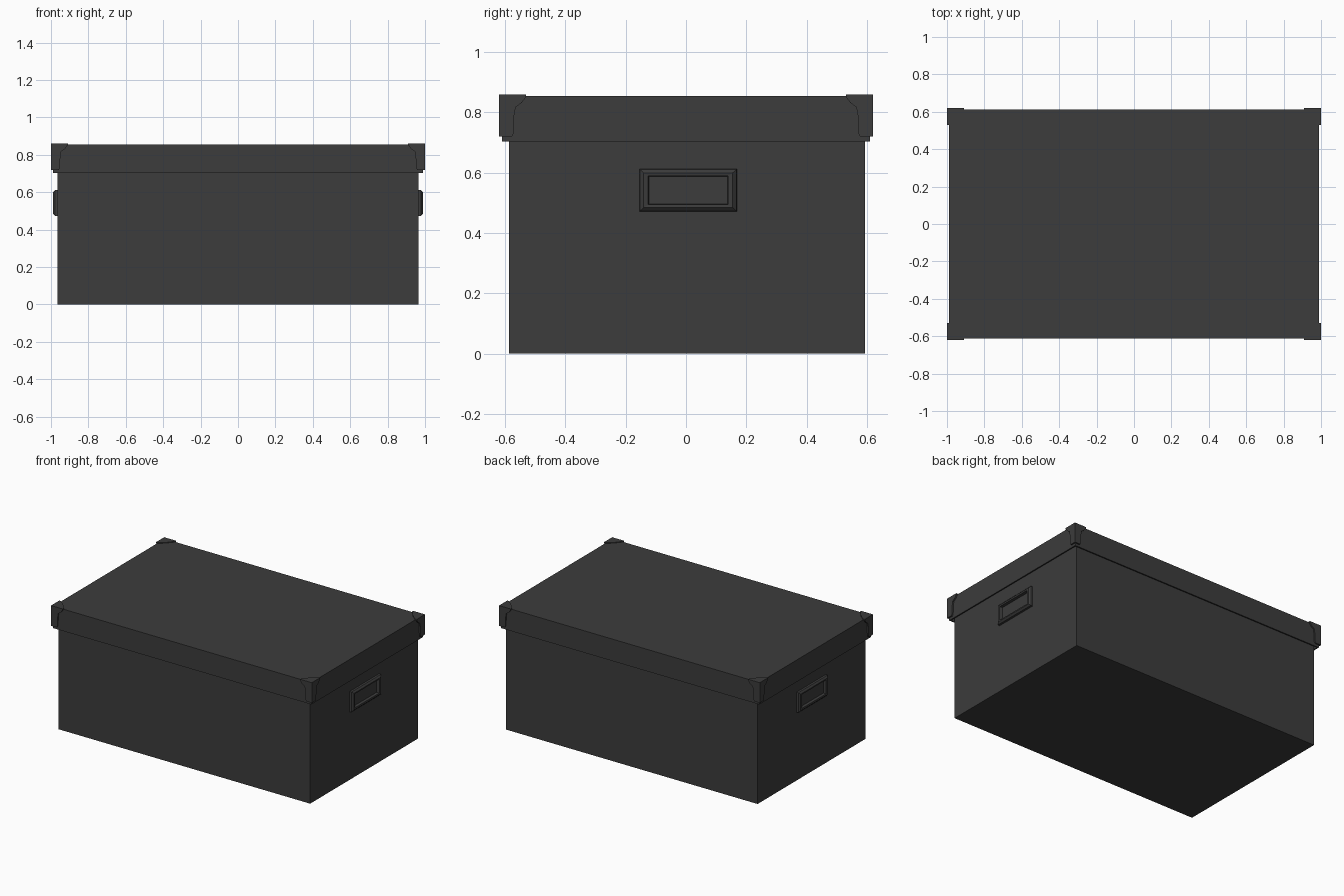
import bpy
import bmesh
from mathutils import Vector

cube = bpy.data.objects.get("Cube")
if cube:
    bpy.data.objects.remove(cube, do_unlink=True)

charcoal = bpy.data.materials.new("charcoal")
charcoal.use_nodes = True
colour = (0.045, 0.045, 0.045, 1)
charcoal.diffuse_color = colour
charcoal.node_tree.nodes["Principled BSDF"].inputs["Base Color"].default_value = colour


def finish(name, bm):
    """Turn a bmesh into a named, coloured object."""
    bmesh.ops.recalc_face_normals(bm, faces=bm.faces)
    mesh = bpy.data.meshes.new(name)
    bm.to_mesh(mesh)
    bm.free()
    mesh.materials.append(charcoal)
    obj = bpy.data.objects.new(name, mesh)
    bpy.context.collection.objects.link(obj)
    return obj


def add_box(bm, low, high):
    low, high = Vector(low), Vector(high)
    verts = bmesh.ops.create_cube(bm, size=1)["verts"]
    for v in verts:
        v.co = (low + high) / 2 + v.co * (high - low)
    return verts


def add_prism(bm, points, offset):
    """Extrude a flat outline along an offset."""
    face = bm.faces.new([bm.verts.new(p) for p in points])
    new = bmesh.ops.extrude_face_region(bm, geom=[face], use_keep_orig=True)["geom"]
    bmesh.ops.translate(bm, vec=offset,
                        verts=[g for g in new if isinstance(g, bmesh.types.BMVert)])


def mirror(obj, y=False):
    mod = obj.modifiers.new("Mirror", "MIRROR")
    mod.use_axis = (True, y, False)
    mod.use_mirror_merge = False


# Body
bm = bmesh.new()
add_box(bm, (-0.965, -0.588, 0), (0.965, 0.594, 0.838))
finish("box_body", bm)

# Lid: open-bottomed shell hanging over the body
bm = bmesh.new()
add_box(bm, (-0.99, -0.611, 0.703), (0.99, 0.611, 0.855))
bmesh.ops.delete(bm, geom=[min(bm.faces, key=lambda f: f.calc_center_median().z)],
                 context="FACES")
lid = finish("lid", bm)
shell = lid.modifiers.new("Thickness", "SOLIDIFY")
shell.thickness = 0.012
shell.offset = -1

# Corner protectors: two flared side plates and a chamfered top plate.
# Outline is (distance in from the corner, height).
flare = [(0, 0.86), (0.09, 0.86), (0.09, 0.853), (0.075, 0.832), (0.055, 0.818),
         (0.05, 0.79), (0.048, 0.73), (0.042, 0.72), (0, 0.72)]
bm = bmesh.new()
add_prism(bm, [(1, 0.62 - d, z) for d, z in flare], (-0.012, 0, 0))
add_prism(bm, [(1 - d, 0.62, z) for d, z in flare], (0, -0.011, 0))
top = [(1, 0.62), (0.91, 0.62), (0.91, 0.608), (0.945, 0.565), (0.985, 0.53), (1, 0.53)]
add_prism(bm, [(x, y, 0.86) for x, y in top], (0, 0, -0.01))
mirror(finish("corner_protectors", bm), y=True)

# Handles: bevelled frames around a recessed panel, one on each end
rings = [(0.962, 0.162, 0.071), (0.978, 0.160, 0.069), (0.988, 0.148, 0.058),
         (0.986, 0.133, 0.048), (0.967, 0.130, 0.046)]
bm = bmesh.new()
loops = [[bm.verts.new((x, 0.007 + sy * w, 0.542 + sz * h))
          for sy, sz in ((-1, -1), (1, -1), (1, 1), (-1, 1))] for x, w, h in rings]
for a, b in zip(loops, loops[1:]):
    for i in range(4):
        j = (i + 1) % 4
        bm.faces.new((a[i], a[j], b[j], b[i]))
bm.faces.new(loops[-1])
bm.faces.new(loops[0][::-1])
mirror(finish("end_handles", bm))
